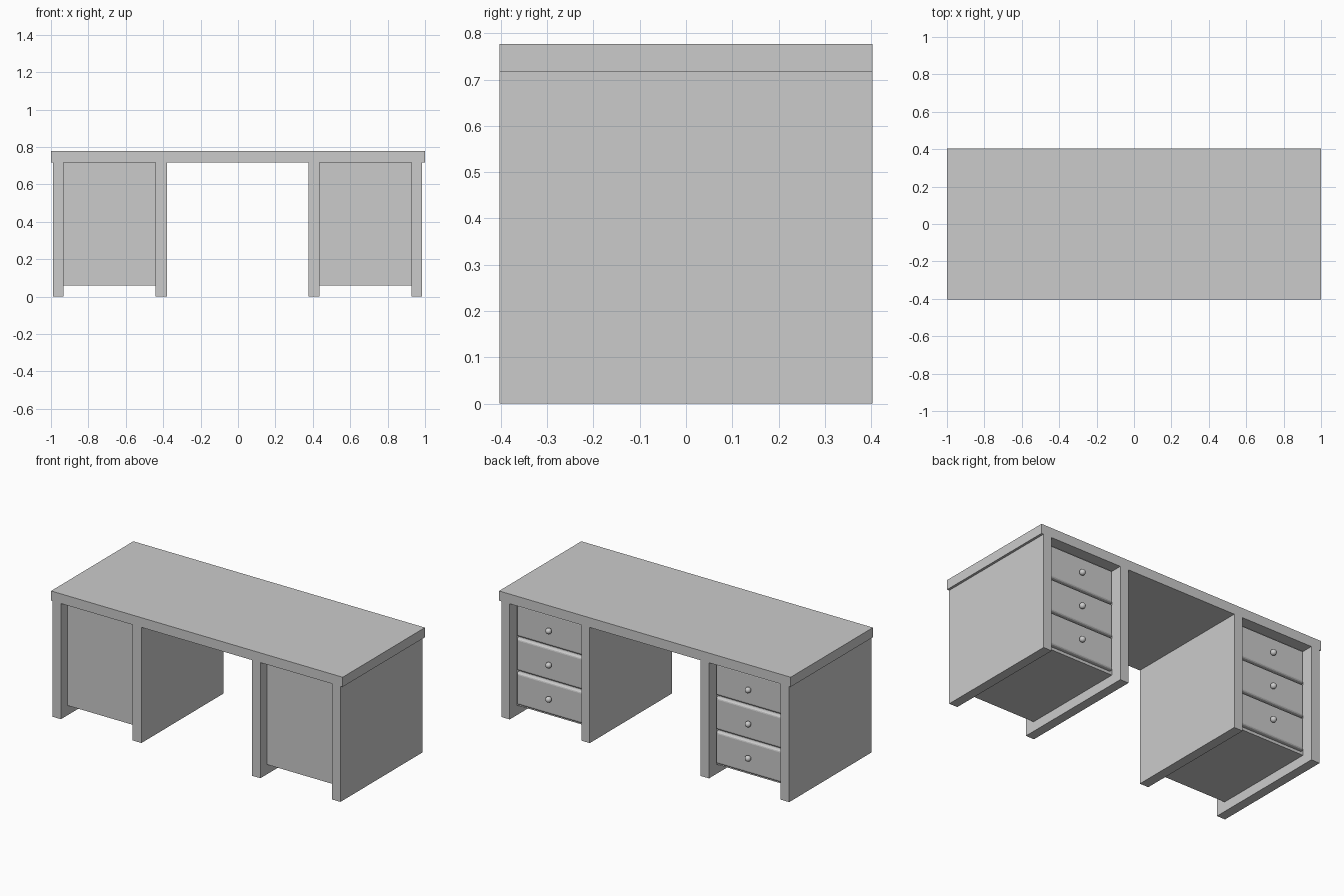
import bpy, bmesh
from mathutils import Matrix

if "Cube" in bpy.data.objects:
    bpy.data.objects.remove(bpy.data.objects["Cube"])


def box(name, x, y, z):
    """Box from (min, max) ranges."""
    bm = bmesh.new()
    size = [r[1] - r[0] for r in (x, y, z)]
    mid = [(r[0] + r[1]) / 2 for r in (x, y, z)]
    bmesh.ops.create_cube(bm, size=1, matrix=Matrix.Translation(mid) @ Matrix.Diagonal((*size, 1)))
    return finish(name, bm)


def finish(name, bm):
    me = bpy.data.meshes.new(name)
    bm.to_mesh(me)
    bm.free()
    ob = bpy.data.objects.new(name, me)
    bpy.context.collection.objects.link(ob)
    return ob


def drawer(name, cx, cz, w, h, y0, y1):
    """Drawer front facing +y with a rounded outer rim."""
    ob = box(name, (cx - w / 2, cx + w / 2), (y0, y1), (cz - h / 2, cz + h / 2))
    bm = bmesh.new()
    bm.from_mesh(ob.data)
    rim = [e for e in bm.edges if all(v.co.y > y1 - 0.001 for v in e.verts)]
    bmesh.ops.bevel(bm, geom=rim, offset=0.013, segments=3, profile=0.5, affect='EDGES')
    bm.to_mesh(ob.data)
    bm.free()


def knob(name, cx, cy, cz):
    bm = bmesh.new()
    bmesh.ops.create_uvsphere(bm, u_segments=24, v_segments=14, radius=0.018,
                              matrix=Matrix.Translation((cx, cy, cz)))
    for f in bm.faces:
        f.smooth = True
    finish(name, bm)


D = 0.403            # half depth
UNDER = 0.717        # underside of the desktop

box("desktop", (-1, 1), (-D, D), (UNDER, 0.777))

# Two pedestals: side panels, recessed cabinet, three drawers facing the back
for side, (x0, x1, x2, x3) in {"left": (-0.99, -0.932, -0.44, -0.38),
                               "right": (0.378, 0.436, 0.927, 0.985)}.items():
    box(side + "_pedestal_side_a", (x0, x1), (-D, D), (0, UNDER))
    box(side + "_pedestal_side_b", (x2, x3), (-D, D), (0, UNDER))
    box(side + "_cabinet", (x1, x2), (-D + 0.065, D - 0.072), (0.06, UNDER))
    cx = (x1 + x2) / 2
    for i in range(3):
        cz = 0.178 + 0.212 * i
        drawer(f"{side}_drawer_{i + 1}", cx, cz, x2 - x1 - 0.03, 0.2, D - 0.08, D - 0.045)
        knob(f"{side}_knob_{i + 1}", cx, D - 0.03, cz)
